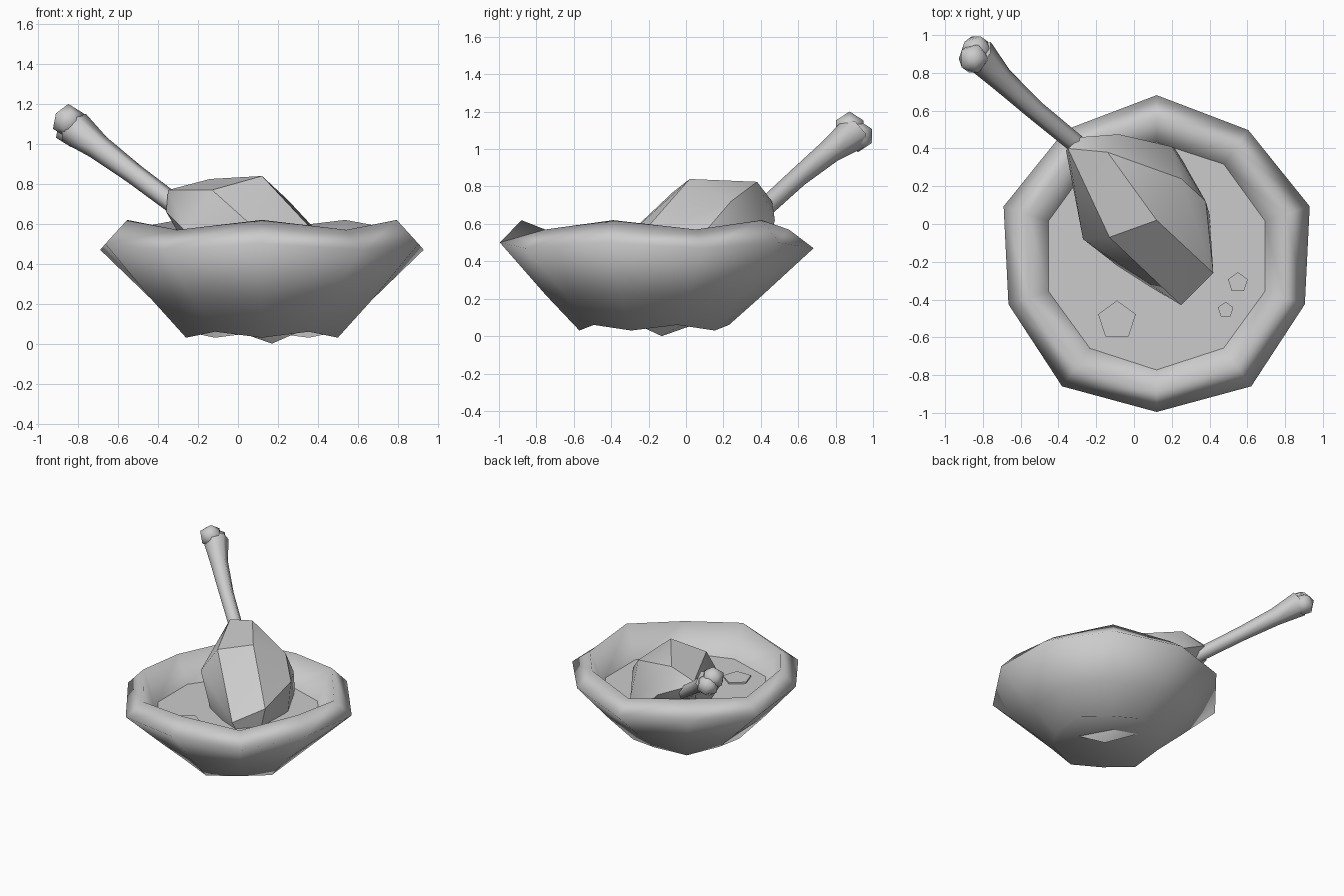
import bpy, bmesh, math
from mathutils import Vector

if "Cube" in bpy.data.objects:
    bpy.data.objects.remove(bpy.data.objects["Cube"])

CX, CY = 0.12, -0.17
SIDES = 10
SOUP_Z = 0.375


def finish(name, bm, smooth=None):
    bmesh.ops.recalc_face_normals(bm, faces=bm.faces)
    me = bpy.data.meshes.new(name)
    bm.to_mesh(me)
    bm.free()
    ob = bpy.data.objects.new(name, me)
    bpy.context.collection.objects.link(ob)
    if smooth:
        bpy.ops.object.select_all(action='DESELECT')
        ob.select_set(True)
        bpy.context.view_layer.objects.active = ob
        bpy.ops.object.shade_smooth_by_angle(angle=math.radians(smooth))
    return ob


def bridge(bm, a, b):
    n = len(a)
    for i in range(n):
        bm.faces.new((a[i], a[(i + 1) % n], b[(i + 1) % n], b[i]))


def ring(bm, r, z_high, z_low, r_low=None):
    # corners alternate between two heights and radii, starting high at the front
    vs = []
    for k in range(SIDES):
        a = math.radians(-90 + 36 * k)
        rad = r_low if r_low and k % 2 else r
        vs.append(bm.verts.new((CX + rad * math.cos(a), CY + rad * math.sin(a),
                                z_low if k % 2 else z_high)))
    return vs


# bowl: closed shell with thick wavy rim
bm = bmesh.new()
profile = [(0.40, 0.03, 0.06), (0.58, 0.22, 0.22), (0.825, 0.50, 0.47, 0.852),
           (0.71, 0.62, 0.57, 0.72), (0.60, 0.37, 0.37), (0.45, 0.24, 0.24)]
rings = [ring(bm, *p) for p in profile]
for a, b in zip(rings, rings[1:]):
    bridge(bm, a, b)
bm.faces.new(rings[0])
bm.faces.new(rings[-1])
finish("bowl", bm, 120)

# soup surface
bm = bmesh.new()
bm.faces.new(ring(bm, 0.61, SOUP_Z, SOUP_Z))
finish("soup", bm)

# floating pentagonal bubbles
for i, (x, y, r) in enumerate([(-0.09, -0.51, 0.105), (0.55, -0.31, 0.055),
                               (0.485, -0.455, 0.043)]):
    bm = bmesh.new()
    levels = [[bm.verts.new((x + r * math.cos(math.radians(90 + 72 * k)),
                             y + r * math.sin(math.radians(90 + 72 * k)), z))
               for k in range(5)] for z in (SOUP_Z - 0.01, SOUP_Z + 0.012)]
    bridge(bm, *levels)
    bm.faces.new(levels[1])
    finish("bubble_%d" % (i + 1), bm)

# faceted meat chunk, its tip reaching through the base
bm = bmesh.new()
for p in [(-.35, .40, .77), (-.14, .38, .825), (.12, .02, .84), (-.13, -.07, .77),
          (-.27, -.08, .57), (.42, -.26, .52), (.25, -.43, .43), (.25, .24, .72),
          (.38, .12, .58), (.20, .41, .50), (-.08, .475, .62), (-.28, .46, .72),
          (-.36, .39, .66), (.17, -.13, 0), (.0, .04, .06), (.33, -.28, .07),
          (.22, .40, .30), (-.05, -.25, .33), (.40, .05, .35)]:
    bm.verts.new(p)
bmesh.ops.convex_hull(bm, input=bm.verts)
finish("meat", bm, 35)

# bone shaft, flaring toward the free end
bm = bmesh.new()
path = [((-.24, .37, .64), .05), ((-.52, .60, .85), .053),
        ((-.70, .765, .985), .065), ((-.82, .895, 1.08), .092)]
d = (Vector(path[-1][0]) - Vector(path[0][0])).normalized()
u = d.cross(Vector((0, 0, 1))).normalized()
v = u.cross(d)
loops = []
for c, r in path:
    loops.append([bm.verts.new(Vector(c) + r * (u * math.cos(k * math.pi / 3)
                  + v * math.sin(k * math.pi / 3))) for k in range(6)])
for a, b in zip(loops, loops[1:]):
    bridge(bm, a, b)
bm.faces.new(loops[0])
bm.faces.new(loops[-1])
finish("bone_shaft", bm, 75)

# two knuckles on the bone end
for name, c in (("knuckle_upper", (-.85, .875, 1.115)), ("knuckle_lower", (-.835, .92, 1.07))):
    bm = bmesh.new()
    bmesh.ops.create_icosphere(bm, subdivisions=1, radius=0.086)
    bmesh.ops.translate(bm, verts=bm.verts, vec=c)
    finish(name, bm, 50)
